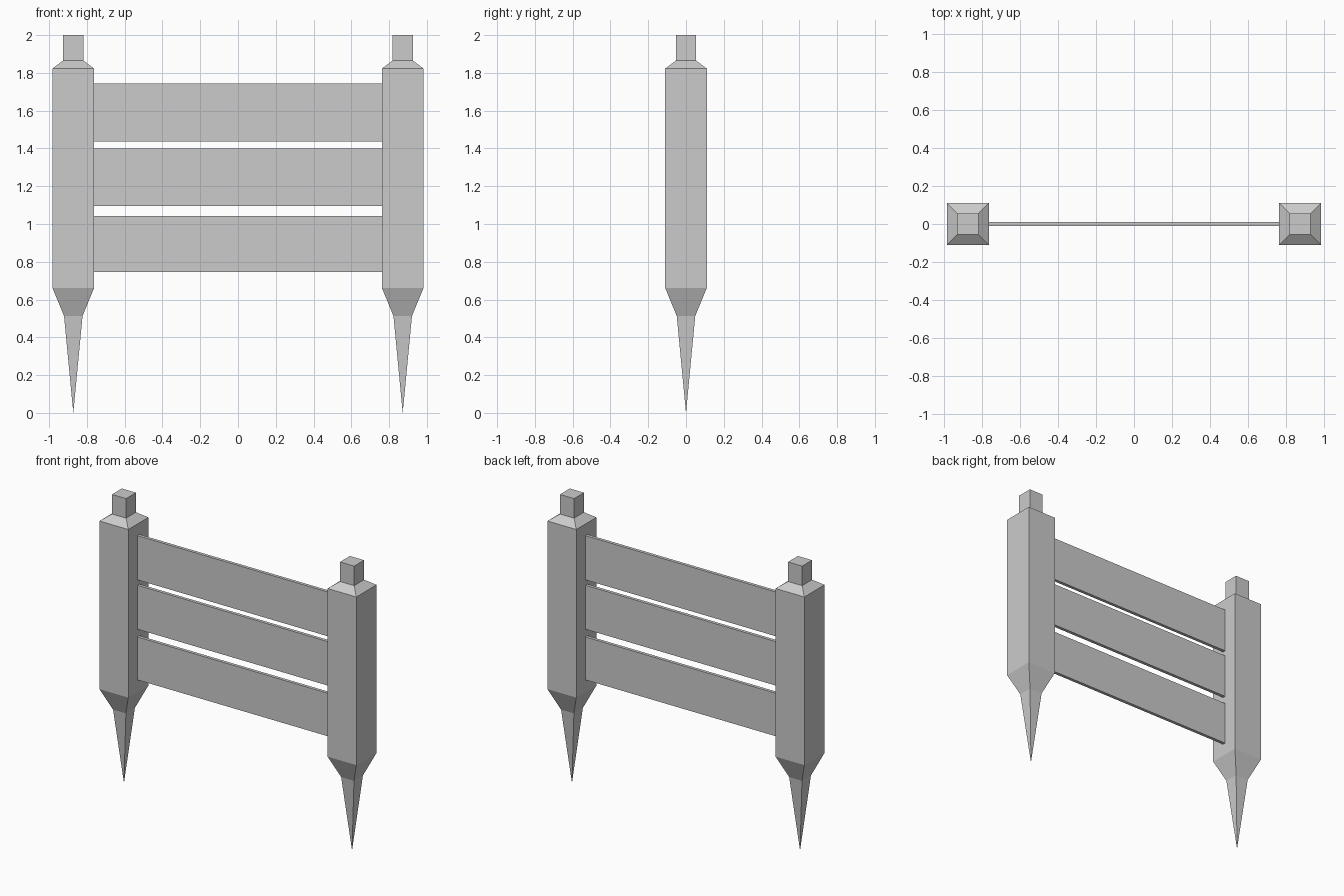
import bpy, bmesh

if "Cube" in bpy.data.objects:
    bpy.data.objects.remove(bpy.data.objects["Cube"])

POST_X = 0.872
# (half width, height) of the square post, from spike to cap
PROFILE = [(0.049, 0.513), (0.11, 0.661), (0.11, 1.823),
           (0.054, 1.865), (0.054, 2.0)]
# (bottom, top) of each rail
RAILS = {"lower_rail": (0.746, 1.043), "middle_rail": (1.096, 1.4),
         "upper_rail": (1.437, 1.743)}


def add_object(name, bm):
    bmesh.ops.recalc_face_normals(bm, faces=bm.faces)
    mesh = bpy.data.meshes.new(name)
    bm.to_mesh(mesh)
    bm.free()
    obj = bpy.data.objects.new(name, mesh)
    bpy.context.collection.objects.link(obj)
    return obj


def post(name, x):
    bm = bmesh.new()
    corners = [(-1, -1), (1, -1), (1, 1), (-1, 1)]
    rings = [[bm.verts.new((h * cx, h * cy, z)) for cx, cy in corners]
             for h, z in PROFILE]
    # ground spike
    tip = bm.verts.new((0, 0, 0))
    for i in range(4):
        bm.faces.new((rings[0][i], tip, rings[0][(i + 1) % 4]))
    # shaft, shoulder and cap
    for a, b in zip(rings, rings[1:]):
        for i in range(4):
            j = (i + 1) % 4
            bm.faces.new((a[i], a[j], b[j], b[i]))
    bm.faces.new(rings[-1])
    add_object(name, bm).location.x = x


def rail(name, bottom, top):
    bm = bmesh.new()
    bmesh.ops.create_cube(bm, size=1)
    bmesh.ops.scale(bm, vec=(2 * (POST_X - 0.11), 0.022, top - bottom), verts=bm.verts)
    add_object(name, bm).location.z = (bottom + top) / 2


post("left_post", -POST_X)
post("right_post", POST_X)
for rail_name, (low, high) in RAILS.items():
    rail(rail_name, low, high)
